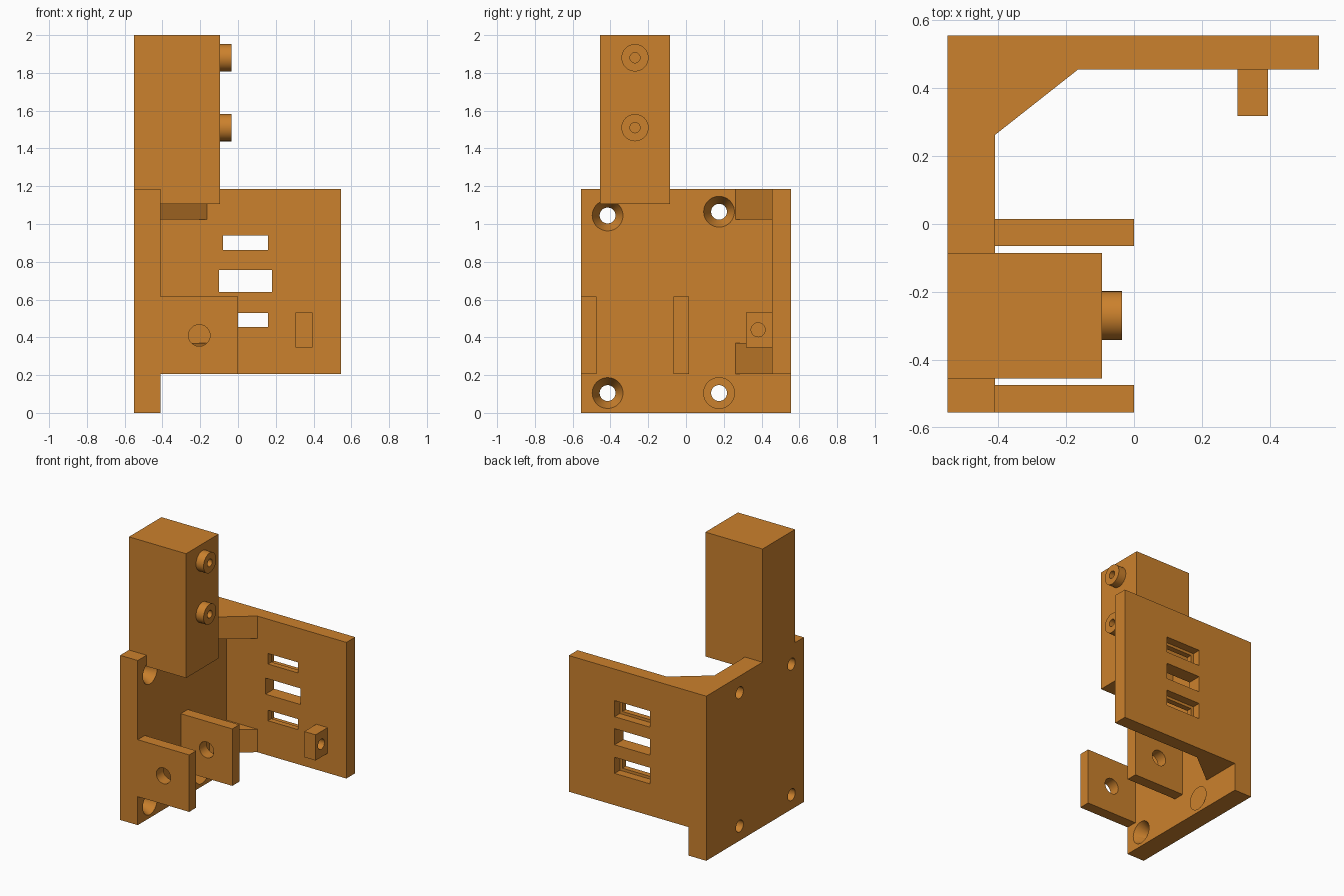
import bpy
import bmesh
from math import radians
from mathutils import Matrix, Vector

if "Cube" in bpy.data.objects:
    bpy.data.objects.remove(bpy.data.objects["Cube"], do_unlink=True)

COLOR = (0.6, 0.22, 0.026, 1)
orange = bpy.data.materials.new("orange plastic")
orange.use_nodes = True
orange.diffuse_color = COLOR
orange.node_tree.nodes["Principled BSDF"].inputs["Base Color"].default_value = COLOR


def finish(name, bm):
    bmesh.ops.recalc_face_normals(bm, faces=bm.faces[:])
    mesh = bpy.data.meshes.new(name)
    bm.to_mesh(mesh)
    bm.free()
    mesh.materials.append(orange)
    ob = bpy.data.objects.new(name, mesh)
    bpy.context.collection.objects.link(ob)
    return ob


def box(name, xs, ys, zs):
    bm = bmesh.new()
    bmesh.ops.create_cube(bm, size=1)
    for v in bm.verts:
        v.co = [a + (b - a) * (c + 0.5) for (a, b), c in zip((xs, ys, zs), v.co)]
    return finish(name, bm)


def prism(name, points, offset):
    """Extrude a planar outline along an offset."""
    bm = bmesh.new()
    face = bm.faces.new([bm.verts.new(p) for p in points])
    ext = bmesh.ops.extrude_face_region(bm, geom=[face], use_keep_orig=True)
    moved = [g for g in ext["geom"] if isinstance(g, bmesh.types.BMVert)]
    bmesh.ops.translate(bm, verts=moved, vec=offset)
    return finish(name, bm)


def rod(name, start, end, r1, r2=None):
    """Cylinder or cone from start to end."""
    a, b = Vector(start), Vector(end)
    turn = (b - a).to_track_quat('Z', 'Y').to_matrix().to_4x4()
    bm = bmesh.new()
    bmesh.ops.create_cone(bm, cap_ends=True, segments=48, radius1=r1,
                          radius2=r1 if r2 is None else r2, depth=(b - a).length,
                          matrix=Matrix.Translation((a + b) / 2) @ turn)
    return finish(name, bm)


def cut(ob, cutters):
    """Subtract each cutter, then discard it."""
    for c in cutters:
        mod = ob.modifiers.new("cut", 'BOOLEAN')
        mod.operation, mod.solver, mod.object = 'DIFFERENCE', 'EXACT', c
        bpy.context.view_layer.objects.active = ob
        bpy.ops.object.modifier_apply(modifier=mod.name)
        bpy.data.objects.remove(c, do_unlink=True)
    return ob


OUT, IN, BACK = -0.55, -0.41, 0.455
parts = []

# Side plate with four countersunk screw holes
side = box("side_plate", (OUT, IN), (-0.555, 0.555), (0, 1.185))
for y, z in ((-0.415, 1.045), (0.175, 1.065), (-0.415, 0.105), (0.175, 0.105)):
    cut(side, [rod("hole", (OUT - 0.1, y, z), (IN + 0.1, y, z), 0.042),
               rod("sink", (IN - 0.08, y, z), (IN + 0.001, y, z), 0.042, 0.082)])
parts.append(side)

# Back plate with three slots, each with a wider recess behind
back = box("back_plate", (IN, 0.545), (BACK, 0.555), (0.205, 1.185))
for z in (0.492, 0.698, 0.9):
    cut(back, [box("recess", (-0.1, 0.18), (0.495, 0.6), (z - 0.058, z + 0.058))])
    w, h = (0.02, 0.02) if z != 0.698 else (0, 0)
    cut(back, [box("slot", (-0.1 + w, 0.18 - w), (0.4, 0.6),
                   (z - 0.058 + h, z + 0.058 - h))])
parts.append(back)

# Corner gussets
for name, z, h in (("lower_gusset", 0.205, 0.165), ("upper_gusset", 1.025, 0.16)):
    parts.append(prism(name, [(IN, 0.262, z), (-0.165, BACK, z), (IN, BACK, z)], (0, 0, h)))

# Post notched over the side plate, with two hollow pegs
post = prism("post", [(x, -0.455, z) for x, z in (
    (OUT, 1.185), (IN, 1.185), (IN, 1.105), (-0.095, 1.105), (-0.095, 2), (OUT, 2))],
    (0, 0.37, 0))
for i, z in enumerate((1.51, 1.88)):
    peg = rod(f"peg_{i + 1}", (-0.095, -0.27, z), (-0.035, -0.27, z), 0.072)
    for ob in (post, peg):
        cut(ob, [rod("bore", (-0.3, -0.27, z), (0, -0.27, z), 0.027)])
    parts.append(peg)
parts.append(post)

# Pivot tabs
for name, y in (("front_tab", -0.555), ("rear_tab", -0.065)):
    tab = box(name, (IN, 0), (y, y + 0.08), (0.205, 0.615))
    parts.append(cut(tab, [rod("hole", (-0.205, y - 0.1, 0.41), (-0.205, y + 0.2, 0.41), 0.057)]))

# Small drilled lug on the back plate
lug = box("lug", (0.305, 0.395), (0.318, BACK), (0.347, 0.532))
parts.append(cut(lug, [rod("hole", (0.2, 0.382, 0.44), (0.5, 0.382, 0.44), 0.037)]))

# Smooth the round walls, keep edges sharp
bpy.ops.object.select_all(action='DESELECT')
for ob in parts:
    ob.select_set(True)
bpy.context.view_layer.objects.active = parts[0]
bpy.ops.object.shade_smooth_by_angle(angle=radians(25))
